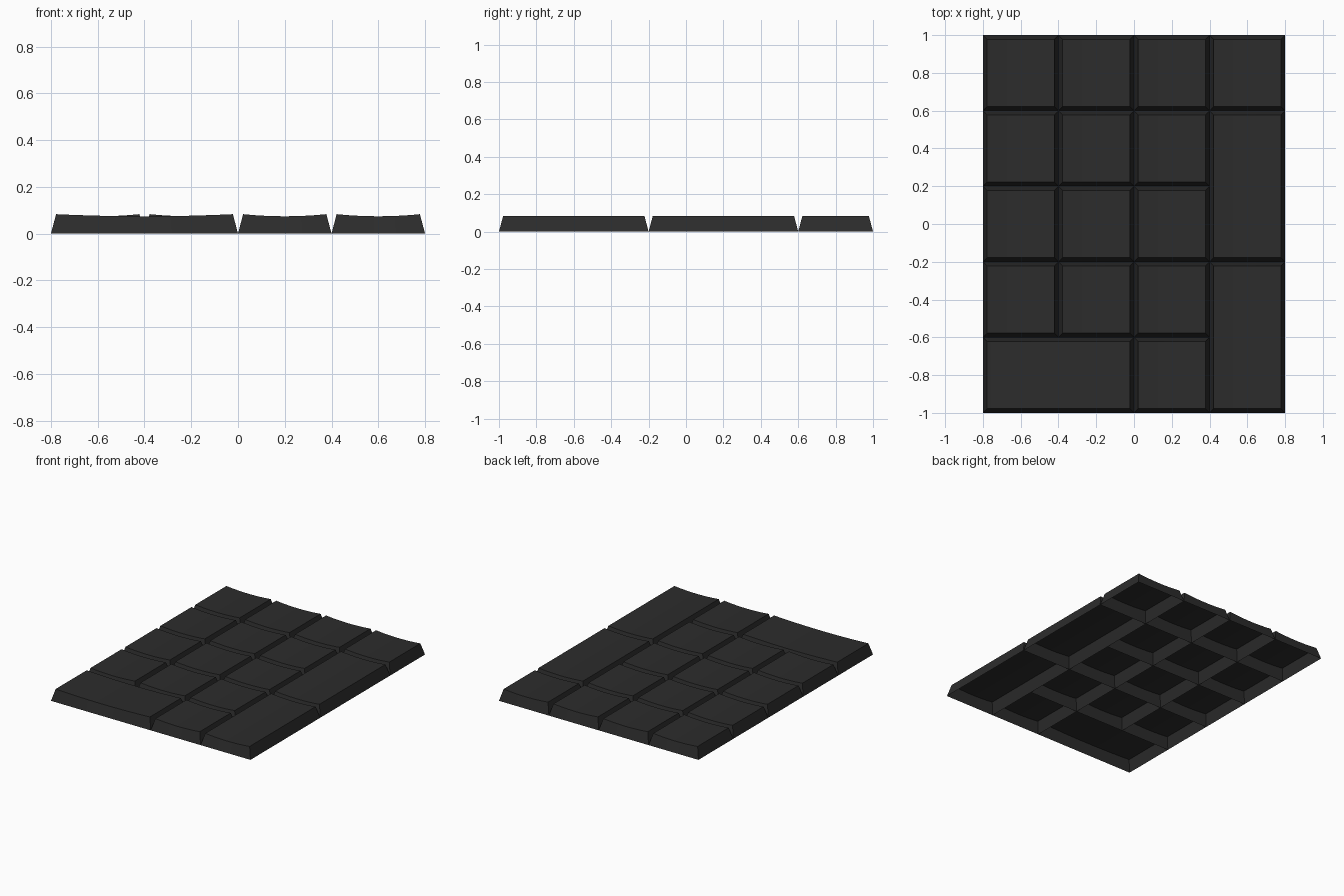
import bpy, bmesh, math

if "Cube" in bpy.data.objects:
    bpy.data.objects.remove(bpy.data.objects["Cube"])

mat = bpy.data.materials.new("charcoal plastic")
mat.diffuse_color = (0.025, 0.025, 0.025, 1)
mat.use_nodes = True
mat.node_tree.nodes["Principled BSDF"].inputs["Base Color"].default_value = mat.diffuse_color

INSET, TOP, SAG, SEG = 0.022, 0.083, 0.009, 12


def keycap(name, x0, x1, y0, y1):
    """Open-bottomed thin shell: sloped walls and a top dished across x."""
    bm = bmesh.new()
    rows = {"bf": [], "tf": [], "tb": [], "bb": []}
    for i in range(SEG + 1):
        t = i / SEG
        xb = x0 + (x1 - x0) * t
        xt = x0 + INSET + (x1 - x0 - 2 * INSET) * t
        z = TOP - SAG * (1 - (2 * t - 1) ** 2)
        rows["bf"].append(bm.verts.new((xb, y0, 0)))
        rows["tf"].append(bm.verts.new((xt, y0 + INSET, z)))
        rows["tb"].append(bm.verts.new((xt, y1 - INSET, z)))
        rows["bb"].append(bm.verts.new((xb, y1, 0)))
    # front wall, dished top, back wall
    for a, b in (("bf", "tf"), ("tf", "tb"), ("tb", "bb")):
        for i in range(SEG):
            bm.faces.new((rows[a][i], rows[a][i + 1], rows[b][i + 1], rows[b][i]))
    # left and right walls
    bm.faces.new([rows[k][0] for k in ("bf", "tf", "tb", "bb")])
    bm.faces.new([rows[k][SEG] for k in ("bb", "tb", "tf", "bf")])
    me = bpy.data.meshes.new(name)
    bm.to_mesh(me)
    bm.free()
    me.materials.append(mat)
    ob = bpy.data.objects.new(name, me)
    bpy.context.collection.objects.link(ob)
    bpy.ops.object.select_all(action='DESELECT')
    ob.select_set(True)
    bpy.context.view_layer.objects.active = ob
    bpy.ops.object.shade_smooth_by_angle(angle=math.radians(30))


U = 0.4
# single keys: three columns by four rows, plus two odd ones
for r in range(4):
    for c in range(3):
        x, y = -0.8 + c * U, -0.6 + r * U
        keycap(f"key_row{r + 1}_col{c + 1}", x, x + U, y, y + U)
keycap("key_bottom_single", 0, 0.4, -1, -0.6)
keycap("key_top_right", 0.4, 0.8, 0.6, 1)
# double keys
keycap("wide_key", -0.8, 0, -1, -0.6)
keycap("tall_key_lower", 0.4, 0.8, -1, -0.2)
keycap("tall_key_upper", 0.4, 0.8, -0.2, 0.6)
